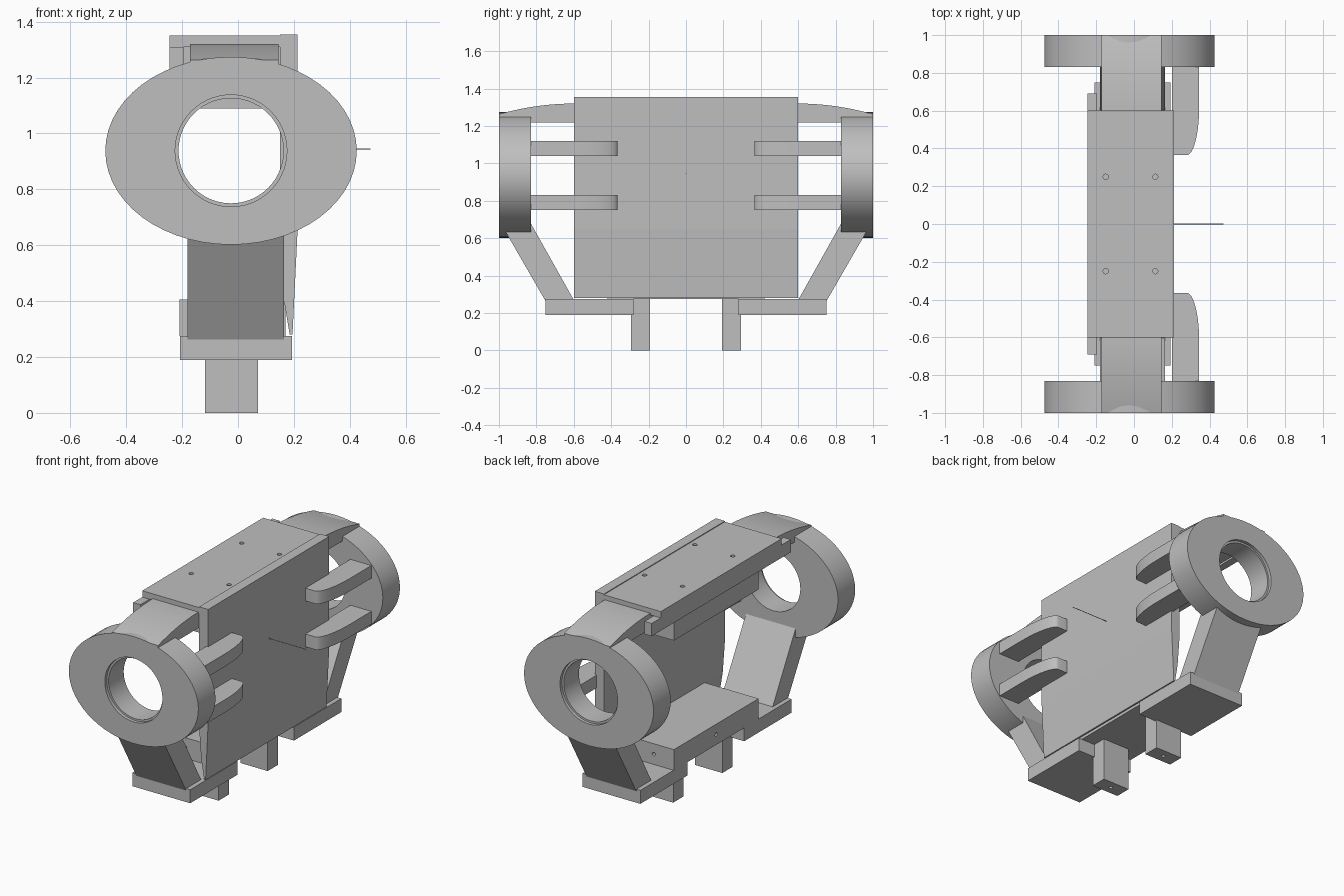
import bpy, bmesh, math
from mathutils import Matrix, Vector

cube = bpy.data.objects.get("Cube")
if cube:
    bpy.data.objects.remove(cube, do_unlink=True)

grey = bpy.data.materials.new("plain grey")
grey.use_nodes = True
colour = (0.52, 0.52, 0.52, 1)
grey.diffuse_color = colour
grey.node_tree.nodes["Principled BSDF"].inputs["Base Color"].default_value = colour


def finish(name, bm, smooth=False):
    bmesh.ops.recalc_face_normals(bm, faces=bm.faces)
    mesh = bpy.data.meshes.new(name)
    bm.to_mesh(mesh)
    bm.free()
    mesh.materials.append(grey)
    obj = bpy.data.objects.new(name, mesh)
    bpy.context.collection.objects.link(obj)
    if smooth:
        bpy.ops.object.select_all(action="DESELECT")
        obj.select_set(True)
        bpy.context.view_layer.objects.active = obj
        bpy.ops.object.shade_smooth_by_angle(angle=math.radians(30))
    return obj


def box(name, x0, x1, y0, y1, z0, z1):
    bm = bmesh.new()
    size = Matrix.Diagonal((x1 - x0, abs(y1 - y0), z1 - z0, 1))
    centre = Matrix.Translation(((x0 + x1) / 2, (y0 + y1) / 2, (z0 + z1) / 2))
    bmesh.ops.create_cube(bm, size=1, matrix=centre @ size)
    return finish(name, bm)


def prism(name, points, offset, smooth=False):
    """Extrude a flat outline along an offset vector."""
    bm = bmesh.new()
    face = bm.faces.new([bm.verts.new(p) for p in points])
    made = bmesh.ops.extrude_face_region(bm, geom=[face])["geom"]
    moved = [v for v in made if isinstance(v, bmesh.types.BMVert)]
    bmesh.ops.translate(bm, vec=offset, verts=moved)
    return finish(name, bm, smooth)


def rod(name, centre, axis, radius, length):
    bm = bmesh.new()
    turn = Vector((0, 0, 1)).rotation_difference(Vector(axis)).to_matrix().to_4x4()
    bmesh.ops.create_cone(bm, cap_ends=True, segments=12, radius1=radius, radius2=radius,
                          depth=length, matrix=Matrix.Translation(centre) @ turn)
    return finish(name, bm)


def drill(obj, centre, axis, radius=0.011, length=0.06):
    cutter = rod(obj.name + "_cutter", centre, axis, radius, length)
    cutter.hide_render = True
    cutter.hide_set(True)
    cutter.display_type = "WIRE"
    mod = obj.modifiers.new("screw_hole", "BOOLEAN")
    mod.operation = "DIFFERENCE"
    mod.object = cutter


def ring(name, side):
    """Oval plate with a round stepped bore."""
    sections = [(0.83, 0.45, 0.336), (1, 0.45, 0.336), (1, 0.2, 0.2),
                (0.98, 0.2, 0.2), (0.98, 0.188, 0.188), (0.83, 0.188, 0.188)]
    n = 56
    bm = bmesh.new()
    loops = []
    for y, rx, rz in sections:
        loops.append([bm.verts.new((-0.025 + rx * math.cos(math.tau * i / n), side * y,
                                    0.938 + rz * math.sin(math.tau * i / n)))
                      for i in range(n)])
    for a, b in zip(loops, loops[1:] + loops[:1]):
        for i in range(n):
            j = (i + 1) % n
            bm.faces.new((a[i], a[j], b[j], b[i]))
    return finish(name, bm, True)


# Side wall with a tapered lower edge
wall = [(0.15, 1.355), (0.15, 0.6), (0.165, 0.4), (0.185, 0.28),
        (0.195, 0.28), (0.213, 0.65), (0.213, 1.355)]
prism("side_wall", [(x, -0.6, z) for x, z in wall], (0, 1.2, 0))

# Top plate with its rail and the block beneath it
top = box("top_plate", -0.245, 0.15, -0.6, 0.6, 1.31, 1.35)
for x in (-0.15, 0.113):
    for y in (-0.25, 0.25):
        drill(top, (x, y, 1.35), (0, 0, 1), 0.014)
box("edge_rail", -0.245, -0.195, -0.69, 0.69, 1.23, 1.31)
box("upper_block", -0.21, 0.15, -0.42, 0.42, 1.09, 1.31)

# Lower block
lower = box("lower_block", -0.21, 0.17, -0.42, 0.42, 0.275, 0.405)
for y in (-0.42, 0.42):
    drill(lower, (-0.07, y, 0.34), (0, 1, 0))
drill(lower, (-0.21, 0, 0.34), (1, 0, 0))

# Thin pin on the outside of the wall
rod("thin_pin", (0.34, 0, 0.945), (1, 0, 0), 0.002, 0.27)

for label, s in (("front", -1), ("back", 1)):
    ring(label + "_ring", s)
    box(label + "_foot_plate", -0.208, 0.193, s * 0.28, s * 0.75, 0.19, 0.275)
    post = box(label + "_post", -0.118, 0.072, s * 0.192, s * 0.295, 0, 0.28)
    drill(post, (-0.023, s * 0.243, 0), (0, 0, 1))

    # Slanted strut from foot plate to ring
    strut = [(0.6, 0.27), (0.74, 0.245), (0.968, 0.64), (0.9, 0.68), (0.83, 0.68)]
    prism(label + "_strut", [(-0.18, s * y, z) for y, z in strut], (0.345, 0, 0))

    # Curved arm from top block to ring
    crown = [(0.6 + 0.4 * t / 10, 1.32 - 0.057 * (t / 10) ** 2) for t in range(11)]
    arm = [(0.42, 1.22), (0.42, 1.32)] + crown + [(0.999, 1.22)]
    prism(label + "_top_arm", [(-0.172, s * y, z) for y, z in arm], (0.317, 0, 0), True)

    # Pair of rounded fingers beside the wall
    tip = [(0.28 + 0.065 * math.sin(a), 0.62 - 0.255 * math.cos(a))
           for a in (math.pi / 2 * i / 10 for i in range(11))]
    finger = [(0.2, 0.84), (0.2, 0.365)] + tip + [(0.345, 0.84)]
    for level, z in (("lower", 0.752), ("upper", 1.04)):
        prism(f"{label}_{level}_finger", [(x, s * y, z) for x, y in finger],
              (0, 0, 0.08), True)
